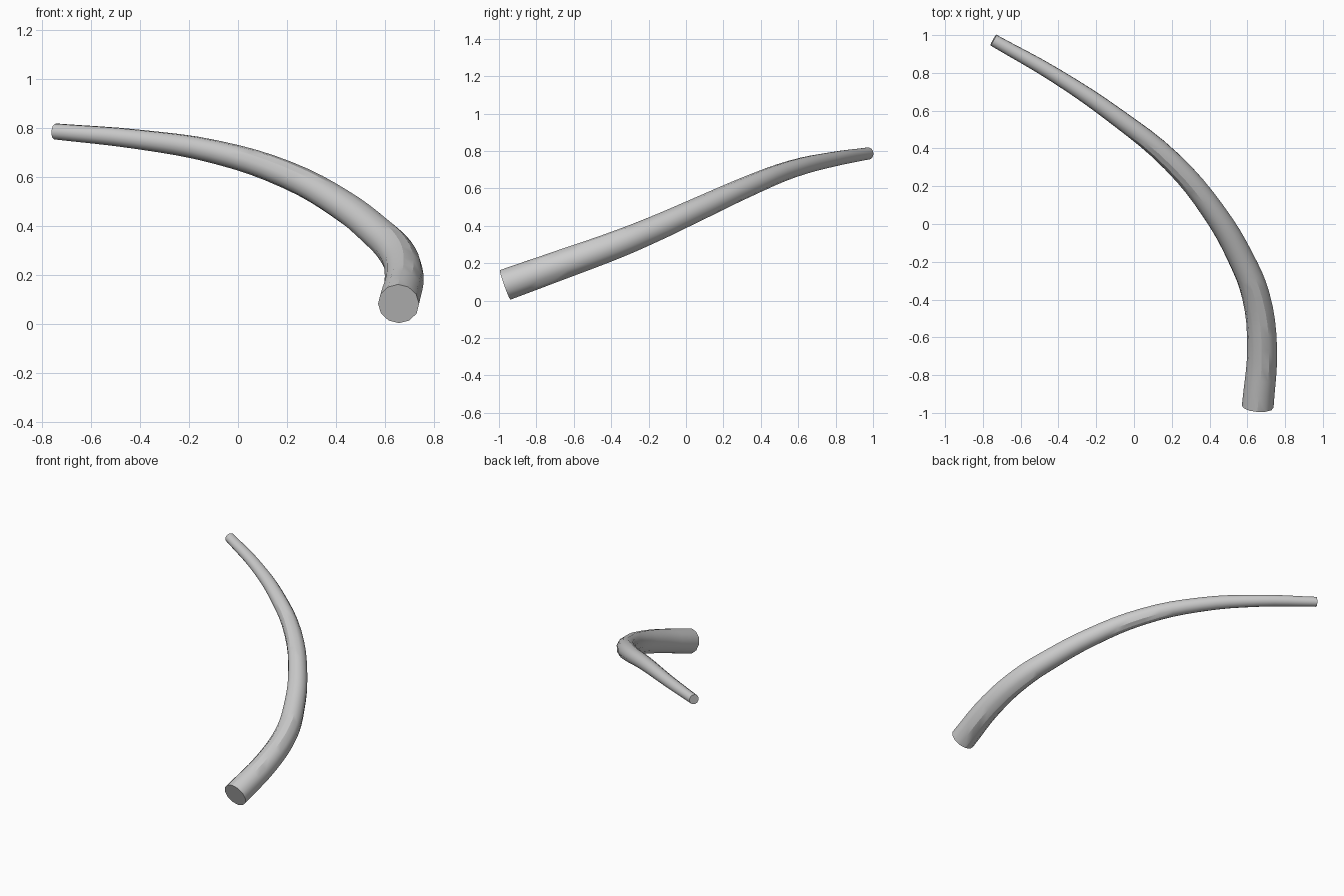
import bpy

if "Cube" in bpy.data.objects:
    bpy.data.objects.remove(bpy.data.objects["Cube"])

# Centre line of the horn: x, y, z, radius (thick root to thin tip)
path = [
    (0.655, -0.967, 0.084, 0.084),
    (0.678, -0.65, 0.198, 0.079),
    (0.645, -0.38, 0.296, 0.074),
    (0.565, -0.18, 0.378, 0.069),
    (0.425, 0.06, 0.487, 0.063),
    (0.20, 0.33, 0.610, 0.056),
    (-0.09, 0.566, 0.703, 0.048),
    (-0.41, 0.783, 0.755, 0.040),
    (-0.745, 0.974, 0.787, 0.033),
]

# Tapered round tube swept along a smooth curve, with flat ends
curve = bpy.data.curves.new("horn", "CURVE")
curve.dimensions = "3D"
curve.bevel_depth = 1.0
curve.bevel_resolution = 4
curve.resolution_u = 4
curve.use_fill_caps = True
spline = curve.splines.new("BEZIER")
spline.bezier_points.add(len(path) - 1)
for point, (x, y, z, r) in zip(spline.bezier_points, path):
    point.co = (x, y, z)
    point.radius = r
    point.handle_left_type = point.handle_right_type = "AUTO"

horn = bpy.data.objects.new("horn", curve)
bpy.context.collection.objects.link(horn)

# Smooth sides, sharp end rims
bpy.context.view_layer.objects.active = horn
horn.select_set(True)
bpy.ops.object.convert(target="MESH")
bpy.ops.object.shade_smooth_by_angle()
